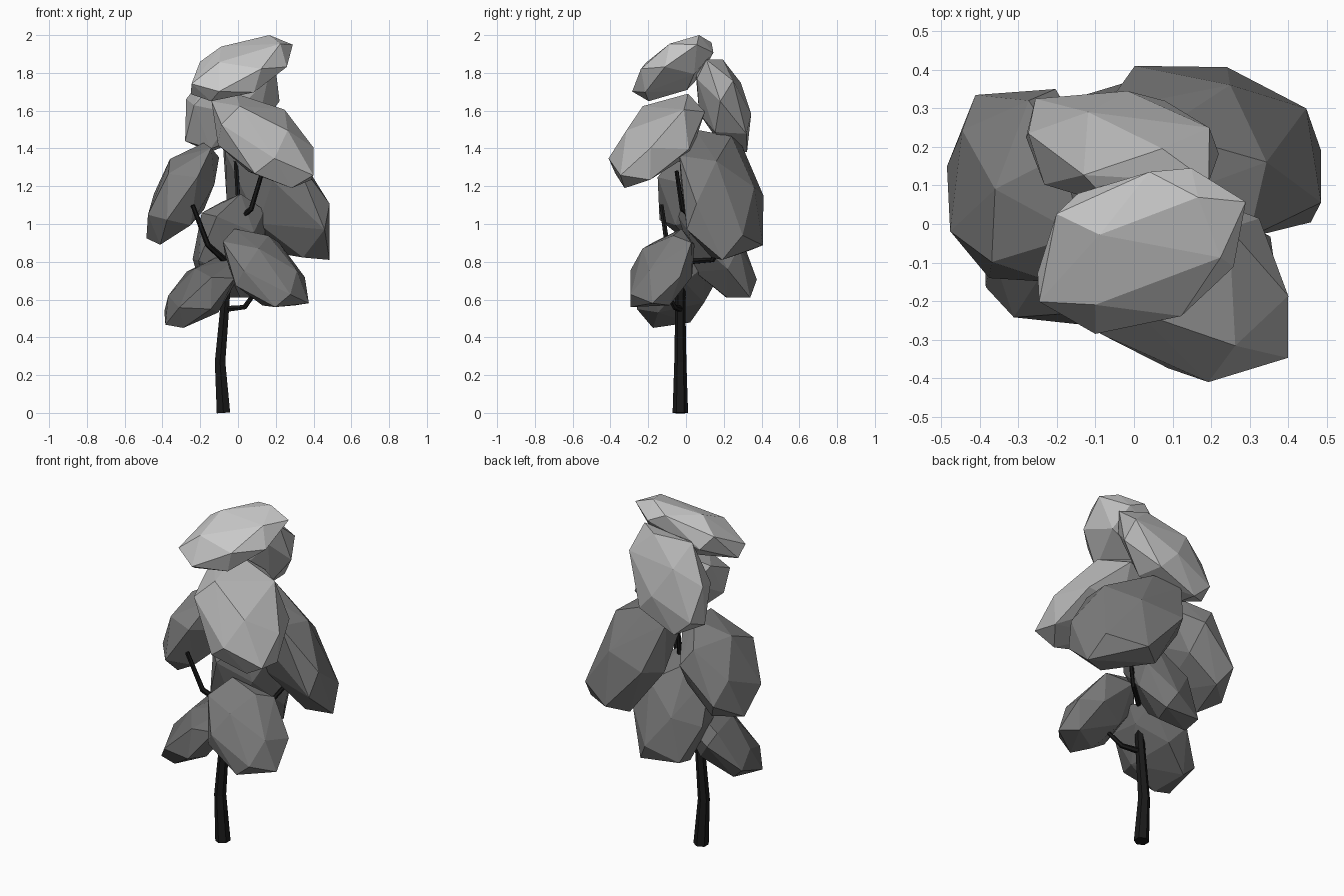
import bpy, bmesh, math
from mathutils import Vector

if "Cube" in bpy.data.objects:
    bpy.data.objects.remove(bpy.data.objects["Cube"])


def material(name, grey):
    m = bpy.data.materials.new(name)
    m.diffuse_color = (grey, grey, grey, 1)
    m.use_nodes = True
    m.node_tree.nodes["Principled BSDF"].inputs["Base Color"].default_value = m.diffuse_color
    return m


BARK = material("bark", 0.01)


def clump(name, lo, hi, facing, width, thickness, spin, grey, count=18):
    """Faceted leaf clump: a sphere squashed along its facing and sideways, fitted to a box."""
    n = Vector(facing).normalized()
    side = Vector((n.y, -n.x, 0)).normalized()
    pts = []
    for i in range(count):
        z = 1 - 2 * (i + 0.5) / count
        r = math.sqrt(1 - z * z)
        a = spin + i * math.pi * (3 - math.sqrt(5))
        p = Vector((r * math.cos(a), r * math.sin(a), z))
        p = p - n * (n.dot(p) * (1 - thickness))
        pts.append(p - side * (side.dot(p) * (1 - width)))
    for k in range(3):
        low, high = min(p[k] for p in pts), max(p[k] for p in pts)
        for p in pts:
            t = 2 * (p[k] - low) / (high - low) - 1
            t = math.copysign(abs(t) ** 0.85, t)
            p[k] = lo[k] + (hi[k] - lo[k]) * (t + 1) / 2
    bm = bmesh.new()
    for p in pts:
        bm.verts.new(p)
    bmesh.ops.convex_hull(bm, input=bm.verts[:])
    loose = [v for v in bm.verts if not v.link_faces]
    bmesh.ops.delete(bm, geom=loose, context='VERTS')
    bmesh.ops.recalc_face_normals(bm, faces=bm.faces[:])
    mesh = bpy.data.meshes.new(name)
    bm.to_mesh(mesh)
    bm.free()
    mesh.materials.append(material(name + "_grey", grey))
    bpy.context.collection.objects.link(bpy.data.objects.new(name, mesh))


def limb(name, path):
    """Tapered six-sided limb through (x, y, z, radius) points."""
    cu = bpy.data.curves.new(name, 'CURVE')
    cu.dimensions = '3D'
    cu.bevel_depth = 1
    cu.bevel_resolution = 1
    cu.use_fill_caps = True
    sp = cu.splines.new('POLY')
    sp.points.add(len(path) - 1)
    for pt, (x, y, z, r) in zip(sp.points, path):
        pt.co = (x, y, z, 1)
        pt.radius = r
    sp.use_smooth = False
    cu.materials.append(BARK)
    ob = bpy.data.objects.new(name, cu)
    bpy.context.collection.objects.link(ob)
    bpy.ops.object.select_all(action='DESELECT')
    ob.select_set(True)
    bpy.context.view_layer.objects.active = ob
    bpy.ops.object.convert(target='MESH')


# Trunk, bent at the knee and leaning into the crown
limb("trunk", [(-.077, -.03, 0, .041), (-.095, -.03, .27, .032), (-.065, -.03, .62, .026),
               (-.04, .0, .84, .021), (.01, .04, 1.04, .015)])

# Branches reaching into the clumps
limb("branch_front_low", [(-.065, -.03, .55, .018), (.035, -.06, .56, .014), (.1, -.11, .65, .011)])
limb("branch_left_low", [(-.06, -.03, .6, .016), (-.15, -.04, .66, .011)])
limb("branch_left_mid", [(-.06, -.03, .8, .018), (-.16, -.1, .89, .015), (-.24, -.13, 1.1, .012)])
limb("branch_right", [(-.04, .0, .8, .016), (.12, .14, .81, .014), (.18, .19, .9, .011)])
limb("branch_front_high", [(.01, .04, 1.03, .014), (.07, -.02, 1.08, .014), (.13, -.05, 1.28, .011)])
limb("branch_back_high", [(.01, .04, 1.03, .014), (.0, .06, 1.15, .013), (-.02, .12, 1.45, .011)])

# Leaf clumps, drooping outward, from the top down
clump("clump_top", (-.25, -.285, 1.65), (.29, .145, 2.0), (-.6, -.7, 1), .58, .42, .9, .62)
clump("clump_back_high", (-.28, .05, 1.38), (.22, .345, 1.87), (-.6, .8, .8), .58, .5, 1.1, .45)
clump("clump_front_high", (-.14, -.41, 1.19), (.4, .1, 1.69), (.85, -.85, 1), .55, .42, 2.0, .45)
clump("clump_left_mid", (-.485, -.15, .89), (-.1, .35, 1.43), (-1, .0, 1), .95, .5, .8, .22)
clump("clump_right_mid", (-.08, -.035, .81), (.485, .41, 1.5), (1, .6, .9), .95, .42, 1.7, .2)
clump("clump_back_low", (-.24, -.04, .61), (.15, .375, 1.16), (-.3, 1, .9), .9, .45, 2.6, .18)
clump("clump_front_low", (-.08, -.295, .56), (.375, .045, .975), (.8, -.7, 1), .75, .42, .1, .2)
clump("clump_left_low", (-.39, -.26, .45), (.0, .15, .83), (-1, -.5, 1), .72, .42, 1.4, .15)
